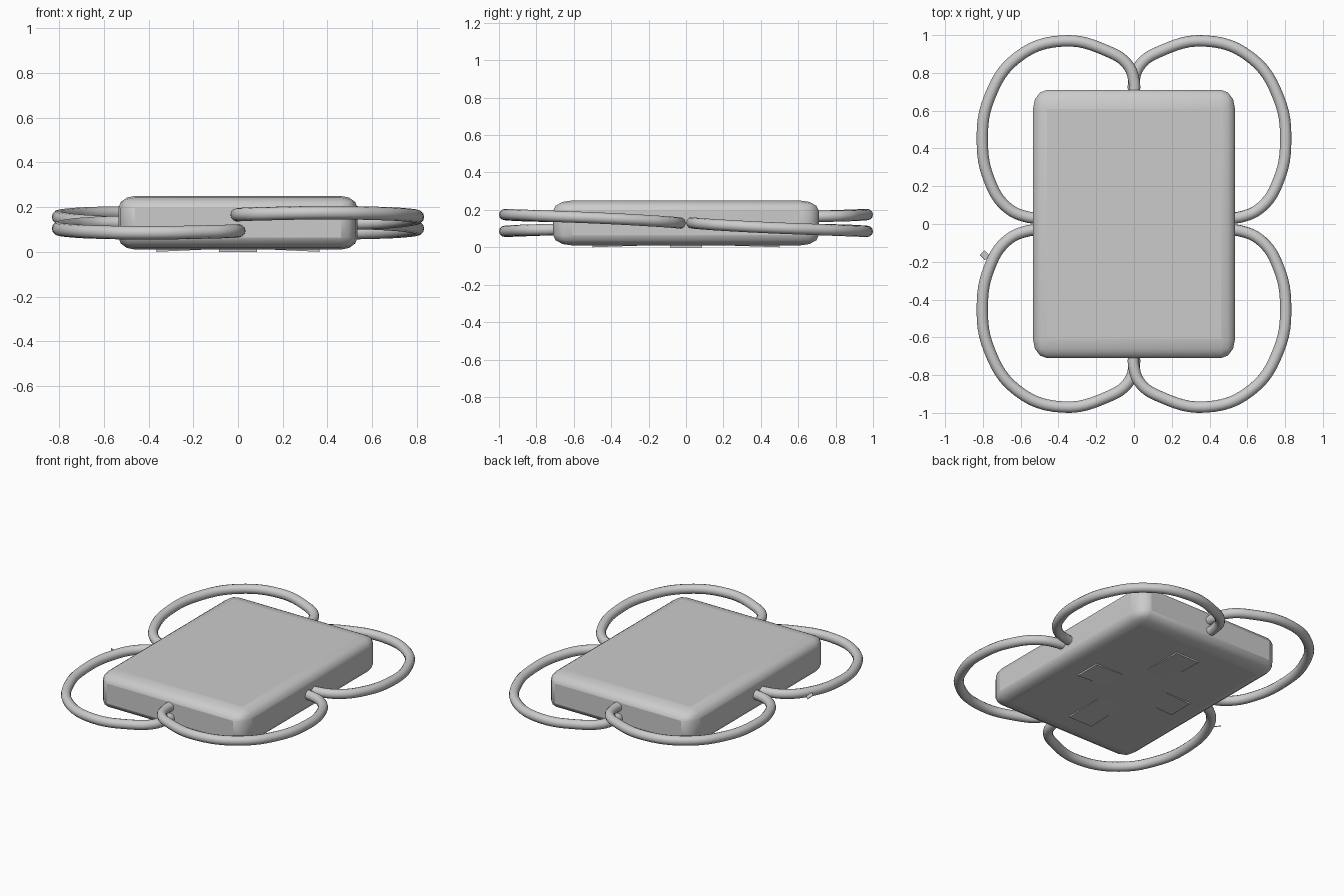
import bpy, bmesh
from mathutils import Vector

if "Cube" in bpy.data.objects:
    bpy.data.objects.remove(bpy.data.objects["Cube"])


def box(name, size, loc):
    bm = bmesh.new()
    bmesh.ops.create_cube(bm, size=1)
    for v in bm.verts:
        v.co = Vector(a * b for a, b in zip(v.co, size))
    me = bpy.data.meshes.new(name)
    bm.to_mesh(me)
    bm.free()
    ob = bpy.data.objects.new(name, me)
    ob.location = loc
    bpy.context.collection.objects.link(ob)
    return ob


def smooth(ob, angle=0.7):
    bpy.ops.object.select_all(action='DESELECT')
    ob.select_set(True)
    bpy.context.view_layer.objects.active = ob
    bpy.ops.object.shade_smooth_by_angle(angle=angle)


# main body: stretched box so the rounding is wider in y and shallower in z
stretch = (0.75, 1.0, 0.55)
full = (1.07, 1.42, 0.24)
body = box("body", [f / s for f, s in zip(full, stretch)], (0, 0, 0.13))
body.scale = stretch
bev = body.modifiers.new("rounding", 'BEVEL')
bev.width = 0.1
bev.segments = 3
smooth(body)

# tube loops at the four corners: height is measured from the mid plane
PATH = [(0.0, 0.66, 0.035), (0.0, 0.76, 0.036), (0.035, 0.845, 0.038),
        (0.14, 0.915, 0.041), (0.38, 0.969, 0.045), (0.62, 0.88, 0.042),
        (0.765, 0.67, 0.034), (0.803, 0.44, 0.025), (0.765, 0.23, 0.014),
        (0.675, 0.09, 0.005), (0.56, 0.036, 0.0), (0.48, 0.033, 0.0)]


def loop(name, sx, sy):
    cu = bpy.data.curves.new(name, 'CURVE')
    cu.dimensions = '3D'
    cu.bevel_depth = 0.03
    cu.bevel_resolution = 4
    cu.use_fill_caps = True
    cu.resolution_u = 6
    sp = cu.splines.new('BEZIER')
    sp.bezier_points.add(len(PATH) - 1)
    for p, (x, y, h) in zip(sp.bezier_points, PATH):
        p.co = (x * sx, y * sy, 0.13 - h * sx * sy)
        p.handle_left_type = p.handle_right_type = 'AUTO'
    tmp = bpy.data.objects.new(name + "_path", cu)
    bpy.context.collection.objects.link(tmp)
    dg = bpy.context.evaluated_depsgraph_get()
    me = bpy.data.meshes.new_from_object(tmp.evaluated_get(dg))
    bpy.data.objects.remove(tmp)
    ob = bpy.data.objects.new(name, me)
    bpy.context.collection.objects.link(ob)
    smooth(ob)


for sy, a in ((-1, "front"), (1, "back")):
    for sx, b in ((-1, "left"), (1, "right")):
        loop(f"{a}_{b}_loop", sx, sy)

# wedge feet under the body, fading to flush at the inner end
for name, axis, sign, inner, outer in (
        ("right_foot", 0, 1, 0.15, 0.365), ("left_foot", 0, -1, 0.15, 0.365),
        ("back_foot", 1, 1, 0.21, 0.5), ("front_foot", 1, -1, 0.21, 0.5)):
    size = [0.172, 0.172, 0.03]
    size[axis] = outer - inner
    loc = [0, 0, 0.015]
    loc[axis] = sign * (inner + outer) / 2
    foot = box(name, size, loc)
    for v in foot.data.vertices:
        if v.co.z < 0 and v.co[axis] * sign < 0:
            v.co.z += 0.01

# small tag on the outside of the front left loop
tag = box("loop_tag", (0.04, 0.04, 0.004), (-0.79, -0.165, 0.115))
tag.rotation_euler = Vector((0.45, 0.45, 1)).to_track_quat('Z', 'Y').to_euler()
